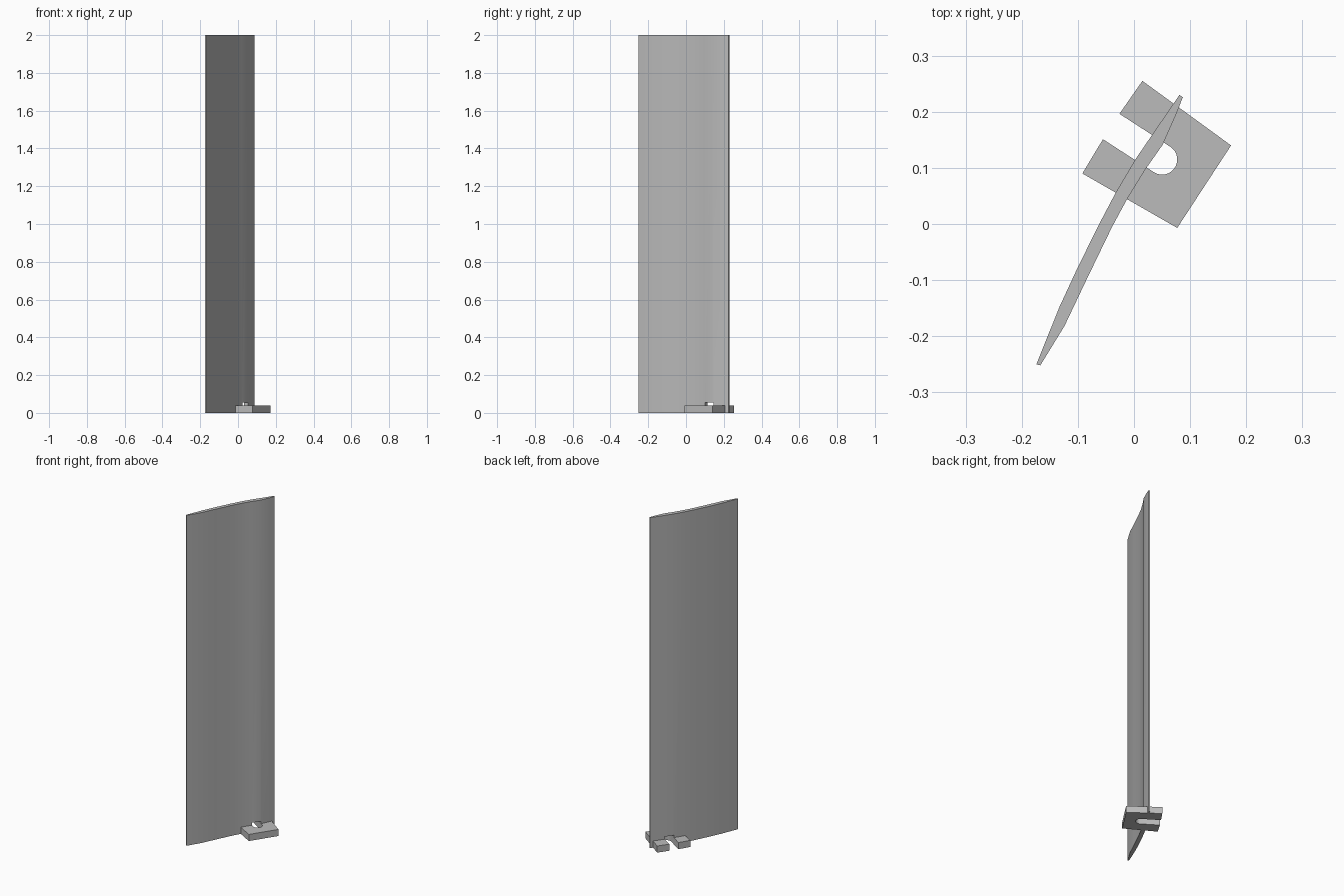
import bpy, bmesh, math
from mathutils import Vector

cube = bpy.data.objects.get("Cube")
if cube:
    bpy.data.objects.remove(cube, do_unlink=True)

# One plain grey for everything
grey = bpy.data.materials.new("plain_grey")
grey.use_nodes = True
colour = (0.5, 0.5, 0.5, 1)
grey.diffuse_color = colour
grey.node_tree.nodes["Principled BSDF"].inputs["Base Color"].default_value = colour


def extrude_outline(name, outline, z0, z1):
    """Upright prism with the given plan outline."""
    bm = bmesh.new()
    base = bm.faces.new([bm.verts.new((x, y, z0)) for x, y in outline])
    top = bmesh.ops.extrude_face_region(bm, geom=[base])["geom"]
    bmesh.ops.translate(bm, vec=(0, 0, z1 - z0),
                        verts=[v for v in top if isinstance(v, bmesh.types.BMVert)])
    bmesh.ops.recalc_face_normals(bm, faces=bm.faces)
    mesh = bpy.data.meshes.new(name)
    bm.to_mesh(mesh)
    bm.free()
    mesh.materials.append(grey)
    obj = bpy.data.objects.new(name, mesh)
    bpy.context.collection.objects.link(obj)
    return obj


def activate(obj):
    bpy.ops.object.select_all(action='DESELECT')
    obj.select_set(True)
    bpy.context.view_layer.objects.active = obj


# Slot outline: straight sides closed by a round end
centre = Vector((0.05, 0.115))
direction = Vector((0.84, -0.544)).normalized()
side = Vector((-direction.y, direction.x))
radius, steps = 0.027, 24


def slot_outline(length):
    arc = []
    for i in range(steps + 1):
        a = math.pi * (i / steps - 0.5)
        arc.append(centre + radius * (math.cos(a) * direction + math.sin(a) * side))
    mouth = centre - length * direction
    return [mouth - radius * side] + arc + [mouth + radius * side]


# Clip plate with the open slot
plate_corners = [(0.015, 0.255), (0.173, 0.14), (0.077, -0.007), (-0.092, 0.09)]
clip_plate = extrude_outline("clip_plate", plate_corners + slot_outline(0.108), 0, 0.04)

# Tall curved blade, outer side then inner side
outer = [(-0.174, -0.25), (-0.133, -0.148), (-0.101, -0.079), (-0.062, 0),
         (-0.032, 0.057), (0.003, 0.116), (0.031, 0.157), (0.081, 0.23)]
inner = [(0.087, 0.226), (0.075, 0.195), (0.051, 0.141), (0.02, 0.097),
         (-0.012, 0.045), (-0.039, -0.005), (-0.085, -0.1), (-0.124, -0.182), (-0.167, -0.252)]
blade = extrude_outline("blade", outer + inner, 0, 2)

# Notch at the foot of the blade, in line with the slot
cutter = extrude_outline("notch_cutter", slot_outline(0.12), -0.02, 0.055)
cutter.hide_render = True
cut = blade.modifiers.new("notch", 'BOOLEAN')
cut.operation = 'DIFFERENCE'
cut.solver = 'EXACT'
cut.object = cutter
activate(blade)
bpy.ops.object.modifier_apply(modifier=cut.name)
bpy.data.objects.remove(cutter, do_unlink=True)

for part in (blade, clip_plate):
    activate(part)
    bpy.ops.object.shade_smooth_by_angle(angle=math.radians(30))
